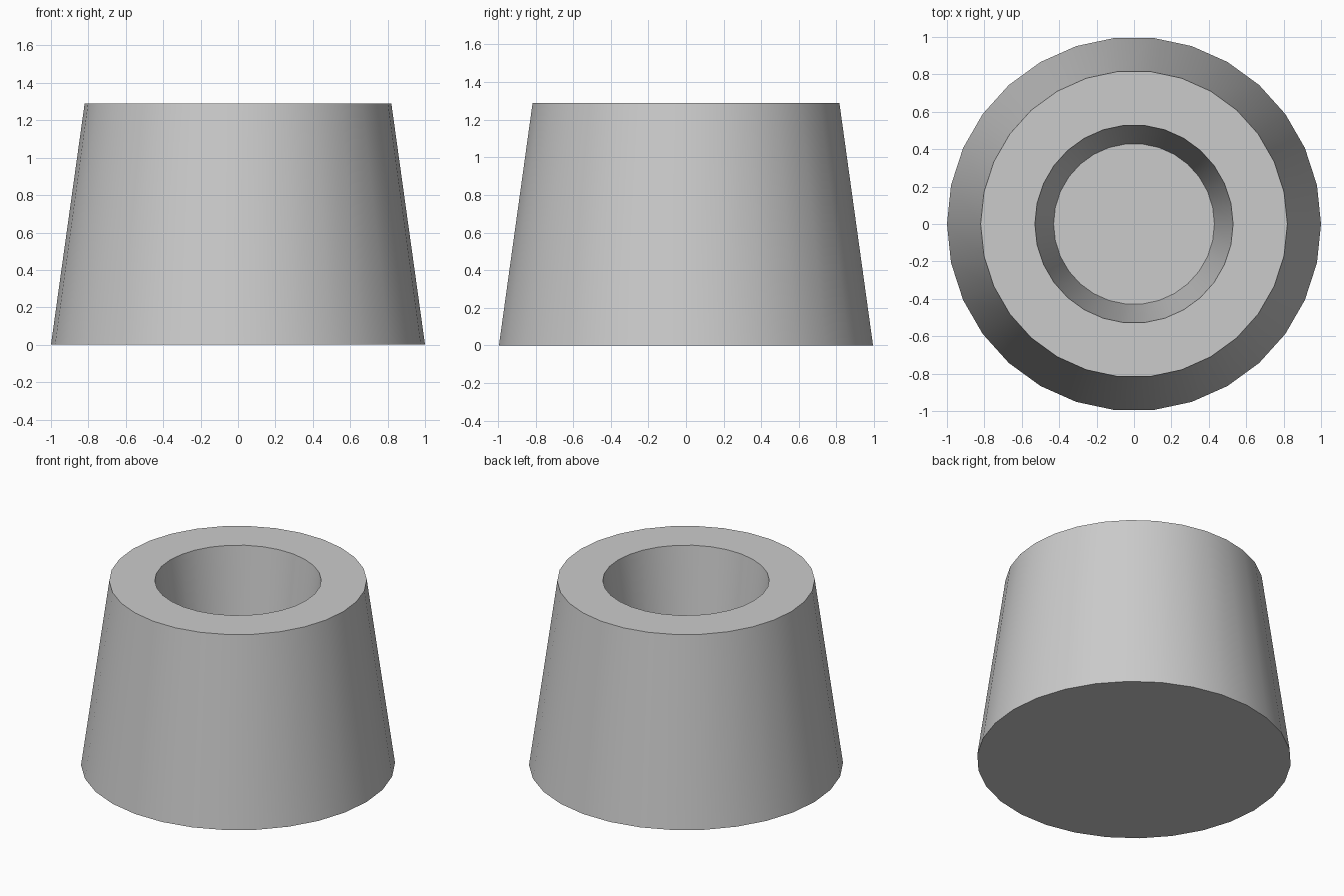
import bpy, bmesh
from math import cos, sin, tau, radians

if "Cube" in bpy.data.objects:
    bpy.data.objects.remove(bpy.data.objects["Cube"])

SIDES = 30
# (radius, z) profile: outer base, outer rim, inner rim, recess floor
PROFILE = [(1.0, 0.0), (0.82, 1.29), (0.53, 1.29), (0.43, 0.49)]


def tapered_cup(name, profile, sides):
    bm = bmesh.new()
    rings = [[bm.verts.new((r * cos(tau * i / sides), r * sin(tau * i / sides), z))
              for i in range(sides)] for r, z in profile]
    # walls and top rim
    for low, high in zip(rings, rings[1:]):
        for i in range(sides):
            j = (i + 1) % sides
            bm.faces.new((low[i], low[j], high[j], high[i]))
    # closed base and recess floor
    bm.faces.new(rings[0][::-1])
    bm.faces.new(rings[-1])
    bmesh.ops.recalc_face_normals(bm, faces=bm.faces)
    mesh = bpy.data.meshes.new(name)
    bm.to_mesh(mesh)
    bm.free()
    obj = bpy.data.objects.new(name, mesh)
    bpy.context.collection.objects.link(obj)
    return obj


# Tapered body with a blind round recess in the top
body = tapered_cup("tapered_cup_body", PROFILE, SIDES)
bpy.context.view_layer.objects.active = body
body.select_set(True)
bpy.ops.object.shade_smooth_by_angle(angle=radians(35))
